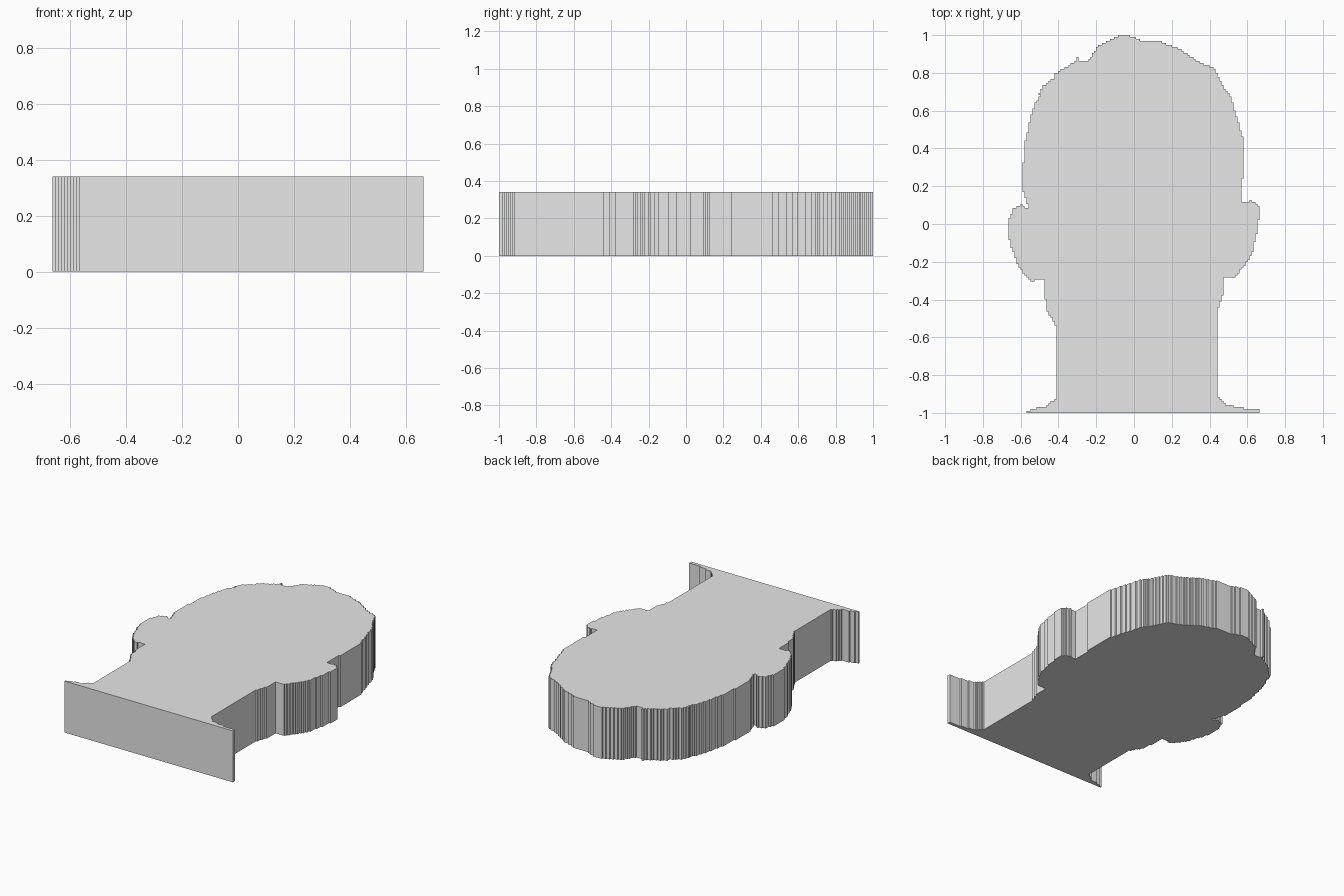
import bpy
import bmesh

if "Cube" in bpy.data.objects:
    bpy.data.objects.remove(bpy.data.objects["Cube"])

HEIGHT = 0.34
STEP = 2 / 190  # the outline is cut in small square steps

# Key points, clockwise from the lower left corner
LEFT_SIDE = [
    (-.57, -1), (-.57, -.99), (-.52, -.97), (-.46, -.955), (-.41, -.92),       # base flare
    (-.41, -.535), (-.425, -.52), (-.45, -.46), (-.465, -.40), (-.475, -.30),  # neck
    (-.53, -.305), (-.56, -.28), (-.60, -.23), (-.64, -.13), (-.665, -.03),    # ear
    (-.665, .03), (-.64, .08), (-.60, .10), (-.58, .085), (-.555, .08),
    (-.555, .11), (-.575, .17), (-.59, .33), (-.58, .44), (-.55, .58),         # head
    (-.53, .64), (-.49, .68), (-.51, .70), (-.48, .74), (-.42, .78),
    (-.42, .80), (-.32, .86), (-.31, .88), (-.30, .86), (-.24, .87),
    (-.19, .95), (-.13, .975), (-.08, 1),
]
RIGHT_SIDE = [
    (-.04, 1), (.03, .965), (.15, .955), (.25, .92), (.33, .865), (.42, .82),  # head
    (.46, .74), (.50, .67), (.54, .57), (.57, .46), (.58, .38), (.58, .24),
    (.565, .17), (.57, .12), (.61, .125), (.65, .09), (.665, .02),             # ear
    (.655, -.05), (.63, -.15), (.59, -.22), (.54, -.28), (.48, -.285),
    (.47, -.38), (.445, -.47), (.445, -.92),                                   # neck
    (.48, -.96), (.58, -.975), (.66, -.99), (.66, -1),                         # base flare
]


def staircase(points):
    """Turn a polygon into one with only x- and y-aligned edges."""
    grid = [(round(x / STEP), round(y / STEP)) for x, y in points]
    path = []
    for (ax, ay), (bx, by) in zip(grid, grid[1:] + grid[:1]):
        n = max(1, min(abs(bx - ax), abs(by - ay)))
        px, py = ax, ay
        for i in range(1, n + 1):
            qx = ax + round((bx - ax) * i / n)
            qy = ay + round((by - ay) * i / n)
            for p in ((qx, py), (qx, qy)):
                if not path or path[-1] != p:
                    path.append(p)
            px, py = qx, qy
    # drop closing duplicate and points in the middle of straight runs
    if path[0] == path[-1]:
        path.pop()
    out = []
    for i, p in enumerate(path):
        a, b = path[i - 1], path[(i + 1) % len(path)]
        if (p[0] - a[0]) * (b[1] - p[1]) != (p[1] - a[1]) * (b[0] - p[0]):
            out.append((p[0] * STEP, p[1] * STEP))
    return out


# Head-shaped slab: stepped outline pulled straight up
bm = bmesh.new()
verts = [bm.verts.new((x, y, 0)) for x, y in staircase(LEFT_SIDE + RIGHT_SIDE)]
face = bm.faces.new(verts)
ext = bmesh.ops.extrude_face_region(bm, geom=[face], use_keep_orig=True)
top = [v for v in ext["geom"] if isinstance(v, bmesh.types.BMVert)]
bmesh.ops.translate(bm, vec=(0, 0, HEIGHT), verts=top)
bmesh.ops.recalc_face_normals(bm, faces=bm.faces)
caps = [f for f in bm.faces if len(f.verts) > 4]
bmesh.ops.triangulate(bm, faces=caps)

mesh = bpy.data.meshes.new("head_silhouette_slab")
bm.to_mesh(mesh)
bm.free()

grey = bpy.data.materials.new("light grey")
grey.diffuse_color = (0.8, 0.8, 0.8, 1)
grey.use_nodes = True
grey.node_tree.nodes["Principled BSDF"].inputs["Base Color"].default_value = grey.diffuse_color
mesh.materials.append(grey)
slab = bpy.data.objects.new("head_silhouette_slab", mesh)
bpy.context.collection.objects.link(slab)
